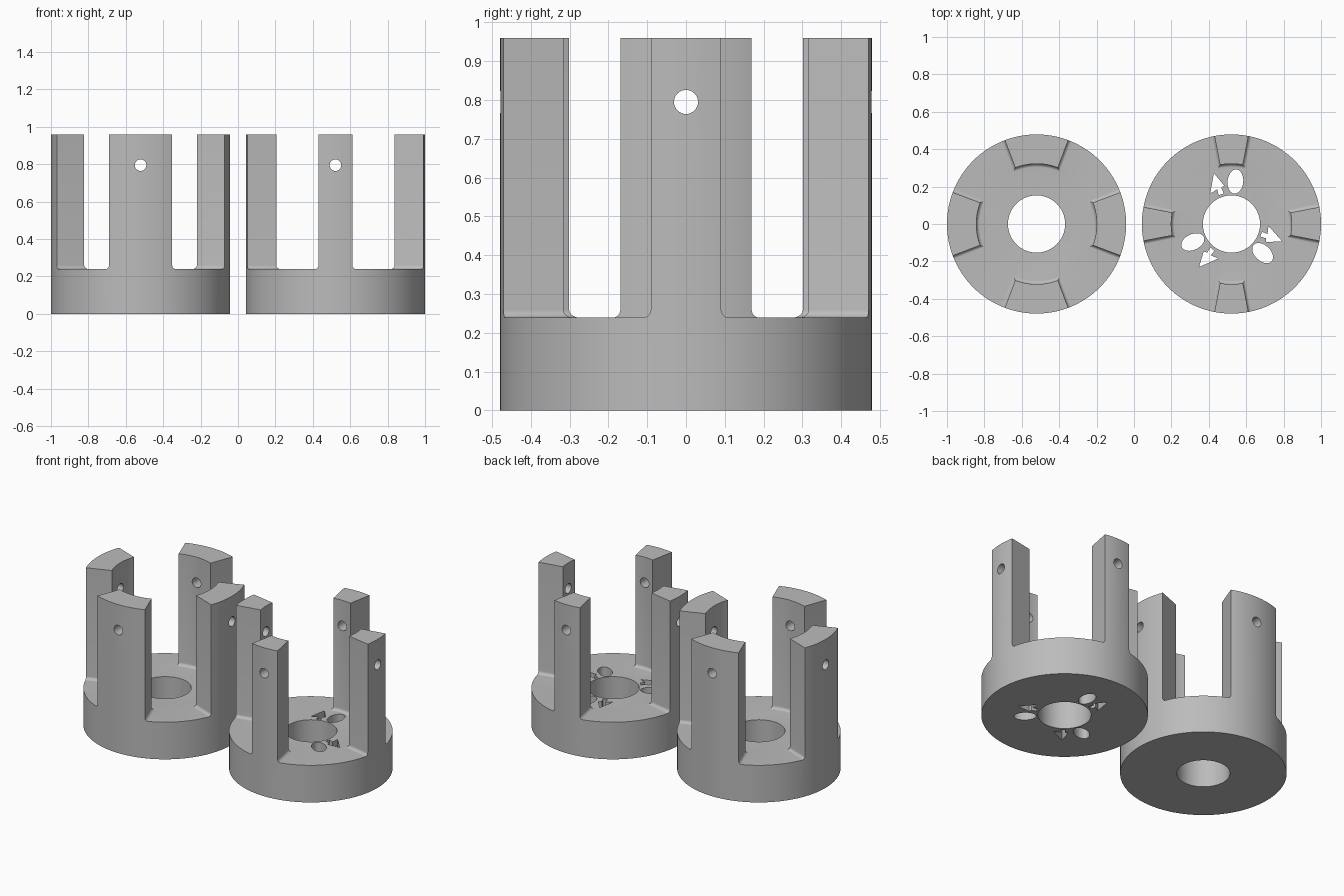
import bpy, bmesh, math
from mathutils import Matrix, Vector

if "Cube" in bpy.data.objects:
    bpy.data.objects.remove(bpy.data.objects["Cube"])

R, HEIGHT, BASE_H, BORE = 0.479, 0.96, 0.24, 0.153
POST_IN, FILLET, HOLE_Z, HOLE_R = 0.322, 0.02, 0.795, 0.031

grey = bpy.data.materials.new("plain grey")
grey.diffuse_color = (0.5, 0.5, 0.5, 1)
grey.use_nodes = True
grey.node_tree.nodes["Principled BSDF"].inputs["Base Color"].default_value = grey.diffuse_color


def loft(name, rings, matrix=Matrix()):
    """Solid skinned through rings of equal point count."""
    bm = bmesh.new()
    vs = [[bm.verts.new(matrix @ Vector(p)) for p in ring] for ring in rings]
    n = len(rings[0])
    for a, b in zip(vs, vs[1:]):
        for i in range(n):
            bm.faces.new((a[i], a[(i + 1) % n], b[(i + 1) % n], b[i]))
    bm.faces.new(vs[0][::-1])
    bm.faces.new(vs[-1])
    bmesh.ops.recalc_face_normals(bm, faces=bm.faces)
    mesh = bpy.data.meshes.new(name)
    bm.to_mesh(mesh)
    bm.free()
    mesh.materials.append(grey)
    ob = bpy.data.objects.new(name, mesh)
    bpy.context.collection.objects.link(ob)
    return ob


def prism(name, pts, z0, z1, matrix=Matrix()):
    return loft(name, [[(x, y, z) for x, y in pts] for z in (z0, z1)], matrix)


def ellipse(rx, ry, n, cx=0):
    return [(cx + rx * math.cos(2 * math.pi * i / n), ry * math.sin(2 * math.pi * i / n))
            for i in range(n)]


def combine(ob, tool, operation):
    mod = ob.modifiers.new(operation, 'BOOLEAN')
    mod.operation, mod.object, mod.solver = operation, tool, 'EXACT'
    deps = bpy.context.evaluated_depsgraph_get()
    mesh = bpy.data.meshes.new_from_object(ob.evaluated_get(deps))
    ob.modifiers.clear()
    ob.data = mesh
    bpy.data.objects.remove(tool)


def post(half_angle, turn):
    """Radial post with a filleted foot, left oversize on the outside."""
    def ring(z, off):
        ri = POST_IN - off
        inner, outer = half_angle + off / ri, half_angle + off / 0.6
        pts = [(ri * math.cos(t), ri * math.sin(t), z)
               for t in (inner * (i / 6 - 1) for i in range(13))]
        return pts + [(0.6 * math.cos(s * outer), 0.6 * math.sin(s * outer), z) for s in (1, -1)]
    rings = [ring(0.1, FILLET)]
    for i in range(7):
        t = math.pi / 2 * i / 6
        rings.append(ring(BASE_H - 0.0005 + FILLET * (1 - math.cos(t)), FILLET * (1 - math.sin(t))))
    rings.append(ring(1.1, 0))
    return loft("post", rings, Matrix.Rotation(turn, 4, 'Z'))


def cup(name, x, half_angle):
    # base disc and four posts, trimmed by one outer cylinder
    body = prism(name, ellipse(0.7, 0.7, 32), -0.1, BASE_H)
    for k in range(4):
        combine(body, post(math.radians(half_angle), k * math.pi / 2), 'UNION')
    combine(body, prism("outer", ellipse(R, R, 128), 0, HEIGHT), 'INTERSECT')
    # centre bore and cross-drilled pin holes
    combine(body, prism("bore", ellipse(BORE, BORE, 64), -0.2, 0.5), 'DIFFERENCE')
    for axis in 'XY':
        m = Matrix.Translation((0, 0, HOLE_Z)) @ Matrix.Rotation(math.pi / 2, 4, axis)
        combine(body, prism("pin", ellipse(HOLE_R, HOLE_R, 32), -0.8, 0.8, m), 'DIFFERENCE')
    body.location.x = x
    return body


wide_cup = cup("wide_post_cup", -0.521, 20.7)
narrow_cup = cup("narrow_post_cup", 0.521, 10.9)

# oval and pointed through-slots around the narrow cup's bore
dart = [(0.288, 0), (0.19, 0.055), (0.2, 0.012), (0.168, 0.014),
        (0.168, -0.014), (0.2, -0.012), (0.207, -0.03)]
for oval_turn, dart_turn in ((84.7, 109), (205, 233), (317, 341)):
    for pts, turn in ((ellipse(0.065, 0.042, 32, 0.228), oval_turn), (dart, dart_turn)):
        m = narrow_cup.matrix_basis @ Matrix.Rotation(math.radians(turn), 4, 'Z')
        combine(narrow_cup, prism("slot", pts, -0.1, 0.4, m), 'DIFFERENCE')

# smooth curved walls, keep hard edges
for ob in (wide_cup, narrow_cup):
    bpy.ops.object.select_all(action='DESELECT')
    ob.select_set(True)
    bpy.context.view_layer.objects.active = ob
    bpy.ops.object.shade_smooth_by_angle(angle=math.radians(30))
